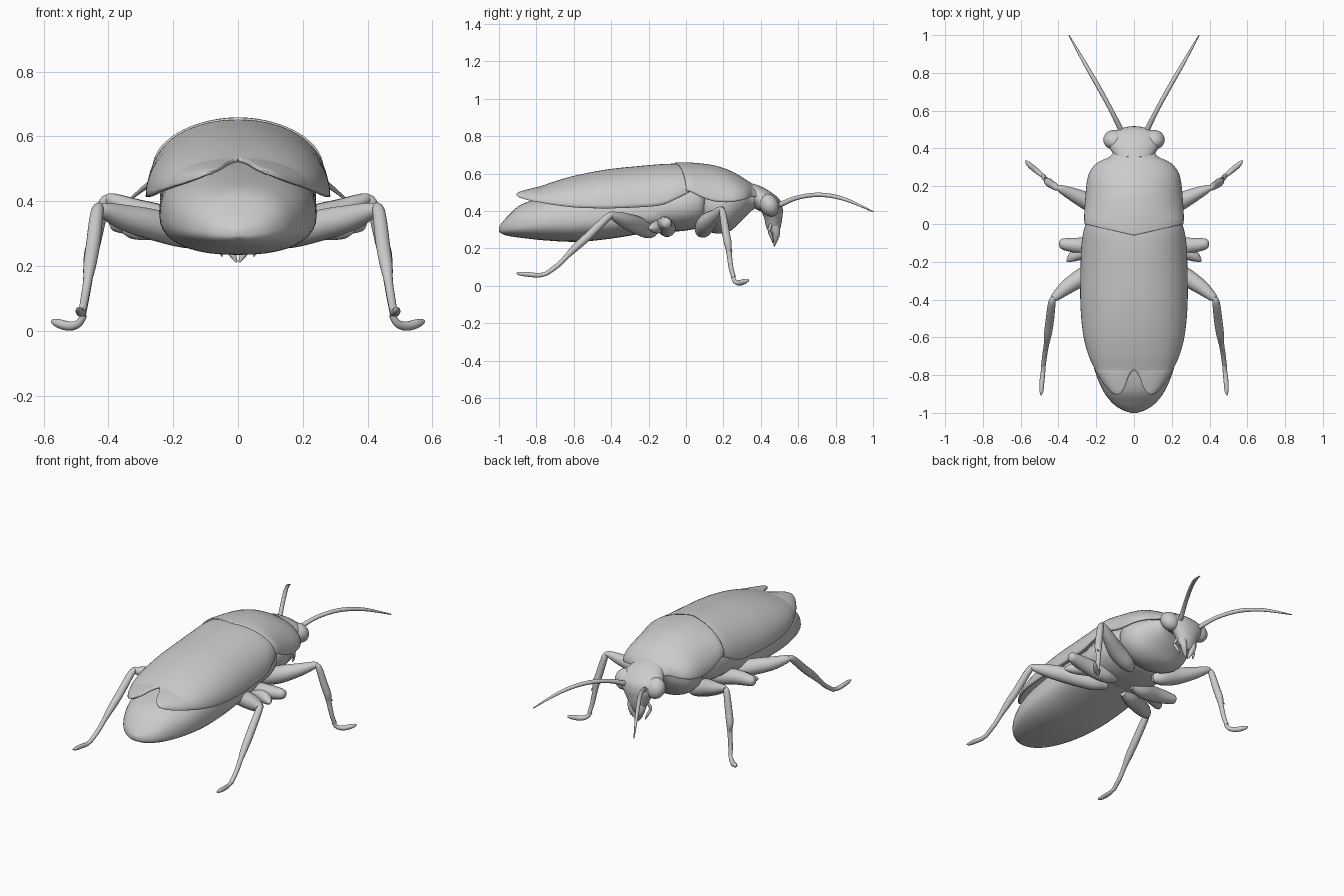
import bpy, bmesh, math
from mathutils import Vector


def spline(keys, n=5):
    """Catmull-Rom interpolation of equal-length tuples."""
    out = []
    for i in range(len(keys) - 1):
        a, b = keys[max(i - 1, 0)], keys[i]
        c, d = keys[i + 1], keys[min(i + 2, len(keys) - 1)]
        for k in range(n):
            t = k / n
            out.append([0.5 * (2 * q + (r - p) * t + (2 * p - 5 * q + 4 * r - s) * t * t
                               + (3 * q - p - 3 * r + s) * t ** 3)
                        for p, q, r, s in zip(a, b, c, d)])
    out.append(list(keys[-1]))
    return out


def build(name, rings, closed=True, mirror=False, thick=0, angle=50):
    """Skin a list of point rings into a smooth object."""
    bm = bmesh.new()
    rows = [[bm.verts.new(p) for p in r] for r in rings]
    m = len(rows[0])
    for r0, r1 in zip(rows, rows[1:]):
        for j in range(m if closed else m - 1):
            k = (j + 1) % m
            bm.faces.new((r0[j], r0[k], r1[k], r1[j]))
    if closed:
        bm.faces.new(rows[0])
        bm.faces.new(rows[-1])
    bmesh.ops.recalc_face_normals(bm, faces=bm.faces)
    if not closed and sum(f.normal.z for f in bm.faces) < 0:
        bmesh.ops.reverse_faces(bm, faces=bm.faces)
    mesh = bpy.data.meshes.new(name)
    bm.to_mesh(mesh)
    bm.free()
    ob = bpy.data.objects.new(name, mesh)
    bpy.context.collection.objects.link(ob)
    if mirror:
        mod = ob.modifiers.new("mirror", 'MIRROR')
        mod.use_clip = True
    if thick:
        mod = ob.modifiers.new("thickness", 'SOLIDIFY')
        mod.thickness = thick
        mod.offset = -1
    bpy.ops.object.select_all(action='DESELECT')
    ob.select_set(True)
    bpy.context.view_layer.objects.active = ob
    bpy.ops.object.shade_smooth_by_angle(angle=math.radians(angle))
    return ob


def spow(v, e):
    return math.copysign(abs(v) ** e, v)


def body(name, keys, e=0.9, seg=40):
    """Closed loft along y; keys are (y, half width, top, bottom, widest z)."""
    rings = []
    for y, w, top, bot, mid in spline(keys):
        ring = []
        for j in range(seg):
            a = 2 * math.pi * j / seg
            s = spow(math.sin(a), e)
            h = top - mid if s > 0 else mid - bot
            ring.append((w * spow(math.cos(a), e), y, mid + h * s))
        rings.append(ring)
    return build(name, rings)


def shell(name, keys, shift=0, e=0.9, seg=20, thick=0.012):
    """Mirrored open half-arch; keys are (y, half width, top, edge, inner x)."""
    rings = []
    pts = spline(keys)
    for i, (y, w, top, edge, inner) in enumerate(pts):
        fade = max(0, 1 - 3 * i / len(pts))
        inner = max(inner, 0)
        ring = []
        for j in range(seg + 1):
            a = math.pi / 2 * j / seg
            s, c = math.sin(a) ** e, max(0, math.cos(a)) ** e
            ring.append((inner + (w - inner) * s, y - shift * (1 - s) * fade,
                         edge + (top - edge) * c))
        rings.append(ring)
    return build(name, rings, closed=False, mirror=True, thick=thick)


def tube(name, keys, flat=1.0, seg=14, mirror=True, n=5):
    """Tapered limb; keys are (x, y, z, radius)."""
    pts = spline(keys, n)
    rings = []
    for i, p in enumerate(pts):
        t = Vector(pts[min(i + 1, len(pts) - 1)][:3]) - Vector(pts[max(i - 1, 0)][:3])
        q = t.to_track_quat('Z', 'Y')
        r = max(p[3], 0.001)
        rings.append([Vector(p[:3]) + q @ Vector((r * flat * math.cos(2 * math.pi * j / seg),
                      r * math.sin(2 * math.pi * j / seg), 0)) for j in range(seg)])
    ob = build(name, rings)
    if mirror:
        ob.modifiers.new("mirror", 'MIRROR')
    return ob


# Abdomen
body("abdomen", [(-1.0, 0.015, .315, .29, .302), (-.985, 0.06, .335, .278, .302),
                 (-.95, .112, .375, .266, .31), (-.88, .165, .435, .256, .32),
                 (-.75, .215, .475, .242, .34), (-.58, .238, .51, .235, .35),
                 (-.4, .243, .53, .252, .36), (-.2, .24, .54, .285, .38),
                 (-.05, .22, .55, .31, .4)], e=0.85)

# Fused wing cases with the notch at the rear
shell("wing_cases", [(.02, .25, .645, .50, 0), (-.05, .27, .652, .465, 0), (-.13, .28, .65, .432, 0),
                     (-.25, .283, .64, .42, 0), (-.42, .284, .622, .414, 0), (-.58, .27, .592, .418, 0),
                     (-.69, .243, .562, .43, 0), (-.768, .208, .535, .443, 0), (-.785, .2, .53, .446, .014),
                     (-.82, .179, .522, .452, .032), (-.86, .15, .512, .462, .047),
                     (-.89, .122, .502, .472, .066), (-.906, .096, .491, .482, .085)], e=0.95)

# Pronotum shield, narrowing smoothly into the neck
shell("pronotum", [(0, .262, .658, .508, 0), (.03, .264, .659, .5, 0), (.08, .262, .656, .475, 0),
                   (.15, .257, .644, .452, 0), (.22, .25, .622, .447, 0), (.27, .237, .598, .452, 0),
                   (.31, .21, .574, .46, 0), (.335, .175, .558, .468, 0), (.355, .13, .545, .477, 0),
                   (.38, .108, .528, .475, 0)],
      shift=0.06, e=1.03)

# Thorax undersides
body("rear_thorax", [(-.25, .19, .53, .30, .4), (-.18, .235, .54, .295, .4), (-.06, .24, .56, .29, .42),
                     (.03, .23, .57, .30, .43), (.09, .2, .56, .32, .44), (.11, .14, .55, .36, .45)])
body("front_thorax", [(.07, .12, .54, .34, .44), (.1, .19, .57, .30, .44), (.17, .215, .57, .278, .43),
                      (.24, .2, .55, .295, .43), (.3, .155, .53, .35, .45), (.35, .105, .52, .4, .47),
                      (.4, .1, .51, .43, .47)])

# Head, tilted down and tapering into the mouth
rings = []
for y, z, w, d in spline([(.33, .505, .09, .05), (.37, .49, .106, .052), (.405, .465, .128, .06),
                          (.44, .432, .138, .068), (.46, .40, .108, .058), (.467, .36, .08, .048),
                          (.468, .325, .062, .042), (.47, .29, .045, .03), (.47, .265, .025, .017)]):
    k = min(1, max(0, (.5 - z) / .1))
    axis = Vector((0, math.cos(math.radians(35 + 50 * k)), math.sin(math.radians(35 + 50 * k))))
    nrm = Vector((0, axis.z, axis.y))
    rings.append([Vector((w * spow(math.cos(a), .95), y, z)) + nrm * d * spow(math.sin(a), .95)
                  for a in [2 * math.pi * j / 32 for j in range(32)]])
build("head", rings)

# Eyes
for side, label in ((1, "right"), (-1, "left")):
    bpy.ops.mesh.primitive_uv_sphere_add(segments=24, ring_count=14, radius=1,
                                         location=(side * .103, .446, .43))
    eye = bpy.context.object
    eye.name = label + "_eye"
    eye.scale = (.06, .05, .062)
    eye.rotation_euler = (math.radians(25), 0, 0)
    bpy.ops.object.shade_smooth()

# Antennae and mouthparts
tube("antennae", [(.06, .47, .42, .012), (.075, .51, .437, .014), (.12, .6, .472, .012),
                  (.185, .72, .486, .012), (.26, .85, .462, .010), (.345, 1.0, .396, .003)], seg=10)
tube("mandibles", [(.035, .475, .32, .026), (.032, .483, .28, .02), (.018, .477, .24, .012),
                   (.004, .472, .212, .003)])
tube("palps", [(.055, .455, .33, .008), (.07, .445, .295, .009), (.06, .458, .26, .008),
               (.048, .465, .23, .003)], seg=8)

# Front legs
tube("front_femurs", [(.08, .07, .285, .02), (.13, .09, .30, .045), (.22, .11, .335, .05),
                      (.32, .155, .373, .036), (.385, .185, .403, .022), (.408, .197, .41, .012)])
tube("front_shins", [(.4, .185, .412, .01), (.415, .196, .39, .018), (.44, .212, .29, .021),
                     (.455, .223, .23, .021), (.46, .23, .18, .015), (.472, .24, .1, .013),
                     (.482, .255, .045, .012)])
tube("front_feet", [(.475, .25, .05, .010), (.492, .262, .023, .012), (.52, .285, .015, .0145),
                    (.55, .31, .022, .014), (.568, .328, .028, .009), (.575, .335, .03, .003)])

# Middle legs, stubby folded thighs
tube("middle_femurs", [(.06, -.09, .30, .02), (.14, -.1, .305, .045), (.25, -.115, .325, .045),
                       (.34, -.11, .333, .036), (.385, -.104, .335, .026), (.398, -.103, .335, .006)])
tube("middle_shins", [(.2, -.14, .31, .02), (.27, -.15, .315, .035), (.32, -.172, .31, .028),
                      (.345, -.19, .308, .014), (.354, -.2, .307, .003)])

# Hind legs
tube("hind_femurs", [(.06, -.17, .29, .02), (.14, -.2, .295, .042), (.25, -.265, .325, .048),
                     (.35, -.33, .35, .04), (.415, -.385, .373, .024), (.433, -.403, .38, .012)])
tube("hind_shins", [(.425, -.385, .385, .012), (.435, -.42, .365, .02), (.447, -.52, .268, .022),
                    (.457, -.59, .205, .02), (.464, -.64, .155, .014), (.472, -.69, .105, .013),
                    (.48, -.755, .06, .012)])
tube("hind_feet", [(.478, -.745, .066, .011), (.482, -.785, .056, .012), (.488, -.84, .06, .013),
                   (.49, -.885, .064, .010), (.492, -.907, .067, .003)])

# Shin spines
for i, (x, y, z) in enumerate([(.447, -.52, .265), (.455, -.58, .205), (.458, .225, .21)]):
    s = -1 if y < 0 else 1
    tube(f"shin_spines_{i + 1}", [(x, y, z, .008), (x + .012, y + s * .012, z - .015, .006),
                                  (x + .016, y + s * .024, z - .028, .001)], seg=6, n=2)
